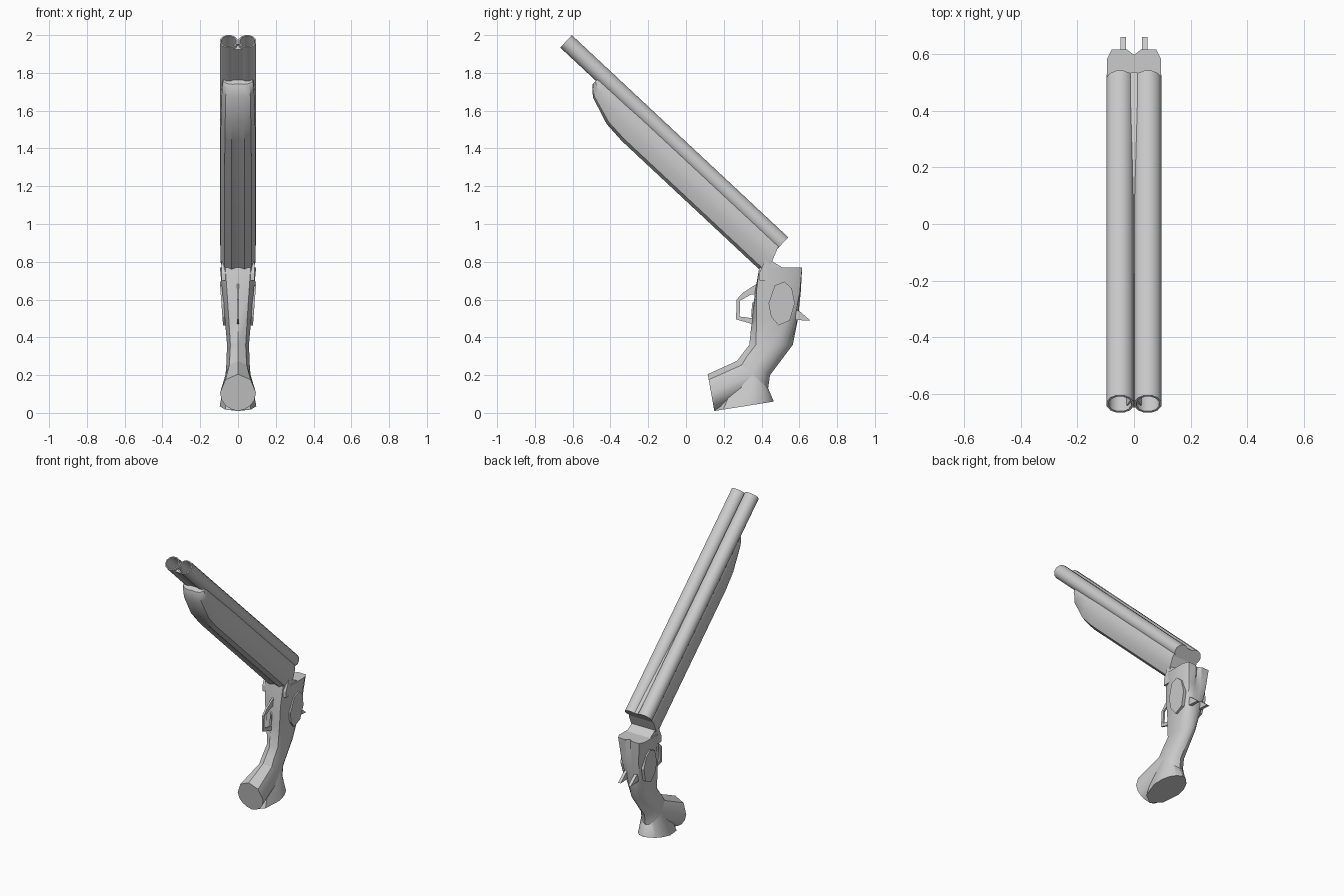
import bpy, bmesh, math
from mathutils import Vector

cube = bpy.data.objects.get("Cube")
if cube:
    bpy.data.objects.remove(cube)

grey = bpy.data.materials.new("plain grey")
grey.use_nodes = True
grey.diffuse_color = (0.6, 0.6, 0.6, 1)
grey.node_tree.nodes["Principled BSDF"].inputs["Base Color"].default_value = grey.diffuse_color


def finish(name, bm, smooth=True):
    bmesh.ops.recalc_face_normals(bm, faces=bm.faces)
    mesh = bpy.data.meshes.new(name)
    bm.to_mesh(mesh)
    bm.free()
    mesh.materials.append(grey)
    obj = bpy.data.objects.new(name, mesh)
    bpy.context.collection.objects.link(obj)
    if smooth:
        bpy.ops.object.select_all(action="DESELECT")
        obj.select_set(True)
        bpy.context.view_layer.objects.active = obj
        bpy.ops.object.shade_smooth_by_angle(angle=math.radians(35))
    return obj


def loft(name, rings, smooth=True):
    """Skin a list of equal closed rings and cap both ends."""
    bm = bmesh.new()
    rows = [[bm.verts.new(p) for p in ring] for ring in rings]
    n = len(rows[0])
    for a, b in zip(rows, rows[1:]):
        for i in range(n):
            j = (i + 1) % n
            bm.faces.new((a[i], a[j], b[j], b[i]))
    bm.faces.new(rows[0])
    bm.faces.new(rows[-1])
    return finish(name, bm, smooth)


def slab(name, outline, x0, x1):
    """Extrude a (y, z) outline sideways."""
    return loft(name, [[Vector((x, y, z)) for y, z in outline] for x in (x0, x1)], False)


def mirrored(half):
    return half + [(-x, v) for x, v in reversed(half) if abs(x) > 1e-6]


# Barrel frame: s runs from muzzle to breech, t points up from the bores
muzzle = Vector((0, -0.635, 1.967))
along = Vector((0, 0.731, -0.683))
up = Vector((0, 0.683, 0.731))


def at(x, s, t):
    return muzzle + along * s + up * t + Vector((x, 0, 0))


# Twin barrels with open bores
LENGTH, SIDES = 1.567, 12


def circle(cx, s, r):
    steps = [2 * math.pi * (i + 0.5) / SIDES for i in range(SIDES)]
    return [at(cx + r * math.cos(a), s, r * math.sin(a) * 0.95) for a in steps]


for side, sx in (("left", 1), ("right", -1)):
    cx = 0.049 * sx
    loft(side + "_barrel", [circle(cx, LENGTH, 0.049), circle(cx, 0, 0.049),
                            circle(cx, 0, 0.041), circle(cx, 1.5, 0.041)])

# Rib rising between the barrels toward the breech
loft("barrel_rib", [[at(x, s, t) for x, t in ((-0.03, -0.04), (0.03, -0.04), (0.012, top), (-0.012, top))]
                    for s, top in ((0.02, 0.0), (0.9, 0.01), (LENGTH, 0.034))])

# Forend under the barrels, tapered at the nose
section = mirrored([(0, 0.94), (0.035, 1), (0.07, 0.9), (0.092, 0.55), (0.092, 0.2), (0.084, 0), (0, 0)])
rings = []
for s, depth, wide in ((0.258, 0.05, 0.84), (0.268, 0.064, 0.88), (0.307, 0.1, 0.93),
                       (0.456, 0.153, 0.97), (0.576, 0.164, 1), (1.56, 0.164, 1.02)):
    lean = 0.36 if s > 1 else 0
    rings.append([at(x * wide, s + lean * v * depth, -0.02 - v * depth) for x, v in section])
loft("forend", rings)

# Receiver and grip: round sections blending into twin-lobed ones
round_half = [(0, 0), (0.7, 0.15), (1, 0.5), (0.92, 0.7), (0.7, 0.85), (0.38, 0.95), (0, 1)]
lobed_half = [(0, 0), (0.7, 0), (1, 0.25), (1, 0.85), (0.82, 1), (0.25, 1), (0, 0.92)]


def grip_ring(front, back, width, blend=0):
    f, b = Vector((0, *front)), Vector((0, *back))
    half = [(p[0] * (1 - blend) + q[0] * blend, p[1] * (1 - blend) + q[1] * blend)
            for p, q in zip(round_half, lobed_half)]
    return [f.lerp(b, v) + Vector((x * width, 0, 0)) for x, v in mirrored(half)]


neck = grip_ring((0.27, 0.275), (0.435, 0.13), 0.066)
loft("receiver_and_grip", [
    neck,
    grip_ring((0.3, 0.315), (0.445, 0.2), 0.062),
    grip_ring((0.335, 0.36), (0.565, 0.36), 0.058),
    grip_ring((0.35, 0.5), (0.6, 0.5), 0.07, 0.35),
    grip_ring((0.365, 0.64), (0.61, 0.64), 0.083, 0.8),
    grip_ring((0.388, 0.77), (0.615, 0.77), 0.096, 1)])

# Flared butt: one lobe ends forward, the other ends downward
front_end = grip_ring((0.115, 0.205), (0.15, 0.01), 0.095)
bottom_end = grip_ring((0.15, 0.01), (0.465, 0.06), 0.097)
loft("butt_front_lobe", [neck, front_end])
loft("butt_bottom_lobe", [neck, bottom_end])

# Hinge block between receiver and forend
slab("hinge_block", [(0.388, 0.74), (0.42, 0.81), (0.46, 0.8), (0.51, 0.77), (0.51, 0.7), (0.388, 0.7)],
     -0.088, 0.088)

# Side plates, leaning out toward the top
plate = [(0.437, 0.58), (0.45, 0.51), (0.49, 0.463), (0.55, 0.49), (0.576, 0.58),
         (0.56, 0.66), (0.52, 0.695), (0.47, 0.675)]
for side, sx in (("left", 1), ("right", -1)):
    outer = [Vector((sx * (0.079 + 0.075 * (z - 0.46)), y, z)) for y, z in plate]
    inner = [p - Vector((sx * 0.02, 0, 0)) for p in outer]
    loft(side + "_side_plate", [inner, outer], False)
    # Hammer spur behind each plate
    cx = 0.038 * sx
    slab(side + "_hammer", [(0.58, 0.55), (0.605, 0.535), (0.66, 0.488), (0.58, 0.492)], cx - 0.01, cx + 0.01)

# Trigger guard as a thin strap
outside = [(0.385, 0.69), (0.3, 0.635), (0.268, 0.6), (0.265, 0.495), (0.36, 0.468)]
inside = [(0.385, 0.63), (0.345, 0.627), (0.287, 0.595), (0.284, 0.51), (0.36, 0.5)]
for i in range(len(outside) - 1):
    slab("trigger_guard_%d" % (i + 1), [outside[i], outside[i + 1], inside[i + 1], inside[i]], -0.006, 0.006)

# Trigger
slab("trigger", [(0.37, 0.6), (0.35, 0.58), (0.345, 0.51), (0.37, 0.5)], -0.005, 0.005)
